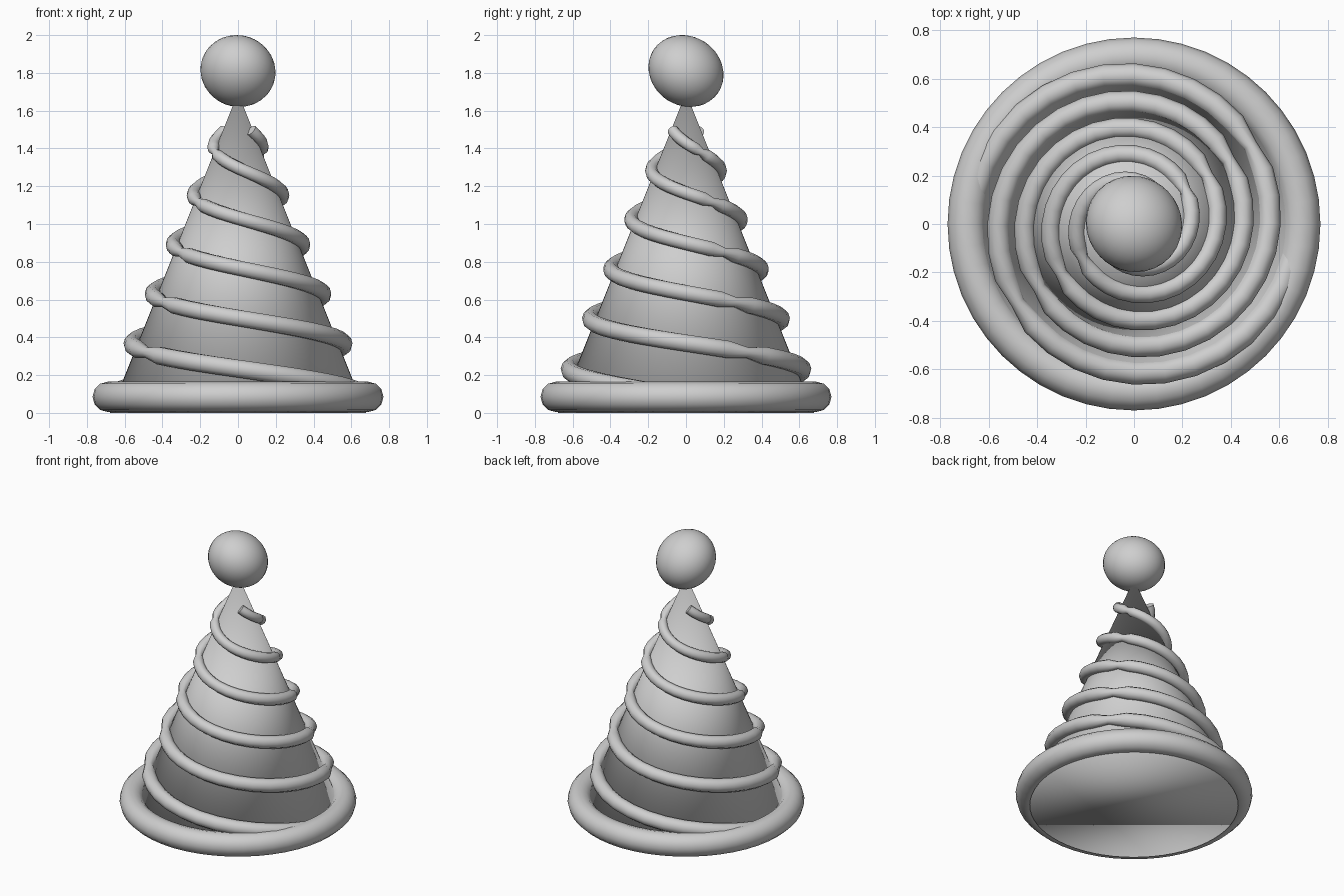
import bpy
import math

old = bpy.data.objects.get("Cube")
if old:
    bpy.data.objects.remove(old, do_unlink=True)

GREY = (0.62, 0.62, 0.62, 1)
grey = bpy.data.materials.new("plain_grey")
grey.use_nodes = True
grey.diffuse_color = GREY
grey.node_tree.nodes["Principled BSDF"].inputs["Base Color"].default_value = GREY


def finish(name):
    """Name, smooth and colour the active object."""
    ob = bpy.context.object
    ob.name = name
    ob.data.materials.clear()
    ob.data.materials.append(grey)
    bpy.ops.object.shade_smooth()
    return ob


# Paper cone with a closed base, smooth all over
BASE_R, APEX_Z = 0.678, 1.695
bpy.ops.mesh.primitive_cone_add(vertices=64, radius1=BASE_R, radius2=0, depth=APEX_Z,
                                end_fill_type='NGON', location=(0, 0, APEX_Z / 2))
finish("hat_cone")

# Rolled brim
bpy.ops.mesh.primitive_torus_add(major_segments=48, minor_segments=12, major_radius=0.69,
                                 minor_radius=0.08, location=(0, 0, 0.085))
finish("brim")

# Slightly squashed, tilted pompom
bpy.ops.mesh.primitive_uv_sphere_add(segments=32, ring_count=20, radius=1, location=(0, 0, 1.81),
                                     rotation=(math.radians(-33), math.radians(20), 0))
pompom = finish("pompom")
pompom.scale = (0.2, 0.206, 0.181)

# Two tapering cords winding up the cone, half a turn apart
TURNS, PITCH, START_Z, STEPS = 2.625, 0.53, 0.105, 32


def cord(name, phase):
    curve = bpy.data.curves.new(name, 'CURVE')
    curve.dimensions = '3D'
    curve.twist_mode = 'Z_UP'
    curve.bevel_depth = 1.0
    curve.bevel_resolution = 3
    curve.use_fill_caps = True
    spline = curve.splines.new('POLY')
    count = int(TURNS * STEPS) + 1
    spline.points.add(count - 1)
    for i, point in enumerate(spline.points):
        turn = i / STEPS
        angle = phase - turn * math.tau
        # the first stretch sinks into the brim
        z = START_Z + PITCH * turn - 0.025 * math.exp(-turn / 0.12)
        r = 0.612 - (z - 0.24) * 0.409
        # small pinch in the cord on two opposite sides
        off = (angle - math.radians(33) + math.pi / 2) % math.pi - math.pi / 2
        pinch = 1 - 0.4 * math.exp(-(off / 0.08) ** 2)
        point.co = (r * math.cos(angle), r * math.sin(angle), z, 1)
        point.radius = (0.051 - 0.02 * turn / TURNS) * pinch
    ob = bpy.data.objects.new(name, curve)
    bpy.context.collection.objects.link(ob)
    bpy.ops.object.select_all(action='DESELECT')
    ob.select_set(True)
    bpy.context.view_layer.objects.active = ob
    bpy.ops.object.convert(target='MESH')
    finish(name)
    bpy.ops.object.shade_smooth_by_angle(angle=math.radians(60))


cord("spiral_cord_a", 0)
cord("spiral_cord_b", math.pi)
